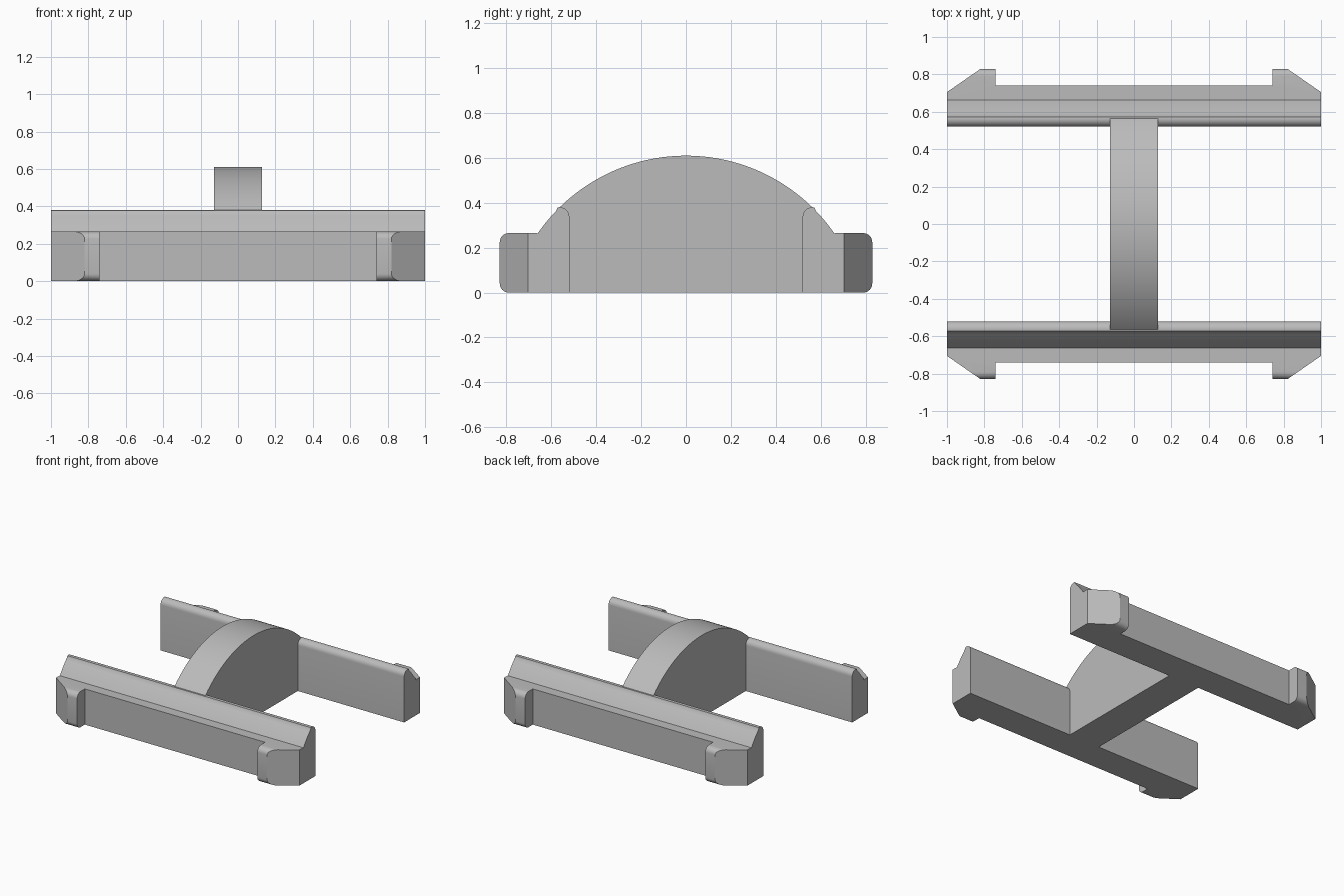
import bpy, bmesh, math
from mathutils import Vector

if "Cube" in bpy.data.objects:
    bpy.data.objects.remove(bpy.data.objects["Cube"], do_unlink=True)

grey = bpy.data.materials.new("plain_grey")
grey.use_nodes = True
grey.diffuse_color = (0.5, 0.5, 0.5, 1)
grey.node_tree.nodes["Principled BSDF"].inputs["Base Color"].default_value = (0.5, 0.5, 0.5, 1)

TOP, SHELF, INNER, OUTER, FACE = 0.61, 0.265, 0.52, 0.83, 0.74
RADIUS = 0.804


def arc(cy, cz, r, a0, a1, n):
    """Points on an arc in the y-z plane, angles in degrees."""
    angles = [math.radians(a0 + (a1 - a0) * i / n) for i in range(n + 1)]
    return [(cy + r * math.cos(a), cz + r * math.sin(a)) for a in angles]


def crown_angle(y):
    return math.degrees(math.acos(y / RADIUS))


def crown(y0, y1, n):
    return arc(0, TOP - RADIUS, RADIUS, crown_angle(y0), crown_angle(y1), n)


def extrude(profile, half_width):
    """Sweep a y-z outline along x, symmetric about x = 0."""
    bm = bmesh.new()
    face = bm.faces.new([bm.verts.new((-half_width, y, z)) for y, z in profile])
    swept = bmesh.ops.extrude_face_region(bm, geom=[face])["geom"]
    bmesh.ops.translate(bm, vec=(2 * half_width, 0, 0),
                        verts=[v for v in swept if isinstance(v, bmesh.types.BMVert)])
    bmesh.ops.recalc_face_normals(bm, faces=bm.faces)
    return bm


def make_object(name, bm):
    mesh = bpy.data.meshes.new(name)
    bmesh.ops.recalc_face_normals(bm, faces=bm.faces)
    bm.to_mesh(mesh)
    bm.free()
    mesh.materials.append(grey)
    obj = bpy.data.objects.new(name, mesh)
    bpy.context.collection.objects.link(obj)
    return obj


def activate(obj):
    bpy.ops.object.select_all(action="DESELECT")
    obj.select_set(True)
    bpy.context.view_layer.objects.active = obj


def smooth(obj):
    activate(obj)
    bpy.ops.object.shade_smooth_by_angle(angle=math.radians(30))


# Rounded inner lip, shared by the rails and the ends of the bridge
lip = arc(INNER + 0.042, 0.338, 0.042, 180, 75, 8)
lip_end = 0.573

# Rail outline, including the projecting end lugs
r = 0.04
rail_profile = ([(INNER, 0)] + lip + crown(lip_end + 0.004, 0.662, 6)
                + [(0.664, SHELF)]
                + arc(OUTER - r, SHELF - r, r, 90, 0, 6)
                + arc(OUTER - r, r, r, 0, -90, 6))

# Cutter that leaves a lug at each end of a rail
bm = bmesh.new()
bmesh.ops.create_cube(bm, size=1)
bmesh.ops.scale(bm, vec=(1.48, 0.4, 1), verts=bm.verts)
bmesh.ops.translate(bm, vec=(0, FACE + 0.2, 0.1), verts=bm.verts)
cutter = make_object("notch_cutter", bm)
cutter.hide_render = True

# Back rail with slanted lug corners, then its mirrored front twin
bm = extrude(rail_profile, 1)
for side in (1, -1):
    cut = bmesh.ops.bisect_plane(
        bm, geom=bm.verts[:] + bm.edges[:] + bm.faces[:],
        plane_co=(side * 0.82, OUTER, 0), plane_no=Vector((side * 0.125, 0.18, 0)).normalized(),
        clear_outer=True)
    edges = [e for e in cut["geom_cut"] if isinstance(e, bmesh.types.BMEdge)]
    bmesh.ops.holes_fill(bm, edges=[e for e in bm.edges if e.is_boundary], sides=0)
back_rail = make_object("back_rail", bm)
notch = back_rail.modifiers.new("notch", "BOOLEAN")
notch.operation = "DIFFERENCE"
notch.solver = "EXACT"
notch.object = cutter
activate(back_rail)
bpy.ops.object.modifier_apply(modifier=notch.name)
bpy.data.objects.remove(cutter, do_unlink=True)

bm = bmesh.new()
bm.from_mesh(back_rail.data)
bmesh.ops.scale(bm, vec=(1, -1, 1), verts=bm.verts)
front_rail = make_object("front_rail", bm)

# Arched bridge joining the rails
half = [(INNER, 0)] + lip
bridge_profile = (half + crown(lip_end, -lip_end, 48)
                  + [(-y, z) for y, z in reversed(half)])
bridge = make_object("arched_bridge", extrude(bridge_profile, 0.127))

for part in (back_rail, front_rail, bridge):
    smooth(part)
